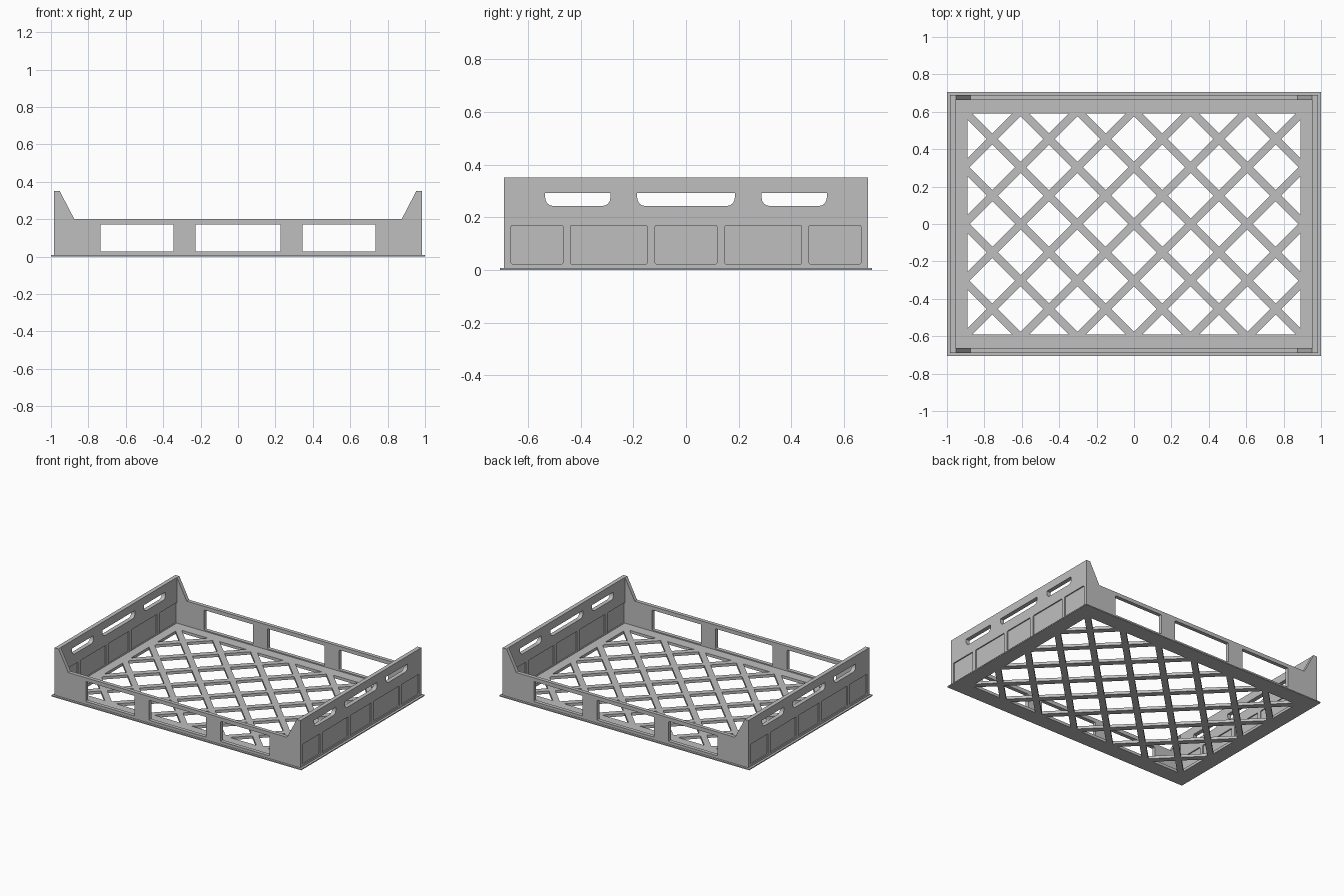
import bpy, bmesh, math
from mathutils import Matrix, Vector

cube = bpy.data.objects.get("Cube")
if cube:
    bpy.data.objects.remove(cube, do_unlink=True)

grey = bpy.data.materials.new("grey_plastic")
grey.use_nodes = True
COLOUR = (0.52, 0.52, 0.52, 1)
grey.diffuse_color = COLOUR
grey.node_tree.nodes["Principled BSDF"].inputs["Base Color"].default_value = COLOUR

FRONT = Matrix.Rotation(math.pi / 2, 4, "X")
SIDE = Matrix.Rotation(math.pi / 2, 4, "Z") @ FRONT
FLAT = Matrix.Identity(4)


def rect(x0, x1, y0, y1, low=0.0, high=0.0):
    """Rectangle outline with separate lower and upper corner radii."""
    points = []
    corners = [(x0, y0, 1, 1, low, 180), (x1, y0, -1, 1, low, 270),
               (x1, y1, -1, -1, high, 0), (x0, y1, 1, -1, high, 90)]
    for x, y, sx, sy, r, start in corners:
        steps = 5 if r else 1
        for i in range(steps):
            a = math.radians(start + 90 * i / max(steps - 1, 1))
            points.append((x + r * (sx + math.cos(a)), y + r * (sy + math.sin(a)))
                          if r else (x, y))
    return points


def plate(name, outlines, thickness, turn, centre):
    """Extrude a flat outline with holes into a plate."""
    curve = bpy.data.curves.new(name, "CURVE")
    curve.dimensions = "2D"
    curve.fill_mode = "BOTH"
    curve.extrude = thickness / 2
    for outline in outlines:
        spline = curve.splines.new("POLY")
        spline.points.add(len(outline) - 1)
        for point, (x, y) in zip(spline.points, outline):
            point.co = (x, y, 0, 1)
        spline.use_cyclic_u = True
    helper = bpy.data.objects.new(name + "_outline", curve)
    bpy.context.collection.objects.link(helper)
    graph = bpy.context.evaluated_depsgraph_get()
    mesh = bpy.data.meshes.new_from_object(helper.evaluated_get(graph))
    bpy.data.objects.remove(helper, do_unlink=True)
    bm = bmesh.new()
    bm.from_mesh(mesh)
    bm.transform(Matrix.Translation(centre) @ turn)
    finish(name, bm, mesh)


def finish(name, bm, mesh=None):
    mesh = mesh or bpy.data.meshes.new(name)
    bmesh.ops.remove_doubles(bm, verts=bm.verts, dist=0.0001)
    bmesh.ops.recalc_face_normals(bm, faces=bm.faces)
    for face in bm.faces:
        face.smooth = False
    bm.to_mesh(mesh)
    bm.free()
    mesh.materials.clear()
    mesh.materials.append(grey)
    obj = bpy.data.objects.new(name, mesh)
    bpy.context.collection.objects.link(obj)


# Floor: thin outer flange and thicker inner frame around the opening
OX, OY, FLOOR = 0.89, 0.59, 0.02
opening = rect(-OX, OX, -OY, OY)
plate("base_flange", [rect(-1, 1, -0.705, 0.705), opening], 0.008, FLAT, (0, 0, 0.004))
plate("floor_frame", [rect(-0.96, 0.96, -0.67, 0.67), opening], FLOOR - 0.001, FLAT,
      (0, 0, FLOOR / 2 + 0.0005))

# Diagonal lattice bars, trimmed to the opening
STEP, WIDTH = 0.303, 0.042
lattice = bmesh.new()
for slope in (1, -1):
    for k in range(-4, 5):
        bar = bmesh.ops.create_cube(lattice, size=1, matrix=(
            Matrix.Translation((k * STEP, 0, FLOOR / 2))
            @ Matrix.Rotation(slope * math.pi / 4, 4, "Z")
            @ Matrix.Diagonal((3, WIDTH, FLOOR, 1))))
for normal, limit in (((1, 0, 0), OX), ((-1, 0, 0), OX), ((0, 1, 0), OY), ((0, -1, 0), OY)):
    bmesh.ops.bisect_plane(lattice, geom=lattice.verts[:] + lattice.edges[:] + lattice.faces[:],
                           plane_co=Vector(normal) * limit, plane_no=normal, clear_outer=True)
finish("floor_lattice", lattice)

# Long walls: low with raised corners and three windows
wall = [(-0.984, 0), (0.984, 0), (0.984, 0.35), (0.953, 0.35), (0.875, 0.2),
        (-0.875, 0.2), (-0.953, 0.35), (-0.984, 0.35)]
windows = [rect(a, b, 0.028, 0.173, 0.005, 0.005)
           for a, b in ((-0.735, -0.345), (-0.228, 0.228), (0.345, 0.735))]
for name, side in (("front_wall", -1), ("back_wall", 1)):
    plate(name, [wall] + windows, 0.027, FRONT, (0, side * 0.6765, 0))

# End walls: handle slots through a core, recessed panels in both skins
end = rect(-0.69, 0.69, 0, 0.35)
handles = [rect(a, b, 0.243, 0.293, 0.03)
           for a, b in ((-0.534, -0.287), (-0.185, 0.185), (0.287, 0.534))]
panels = [rect(a, b, 0.023, 0.169, 0.005, 0.005)
          for a, b in ((-0.663, -0.467), (-0.439, -0.147), (-0.117, 0.117),
                       (0.147, 0.439), (0.467, 0.663))]
for name, side in (("right_end", -1), ("left_end", 1)):
    plate(name + "_core", [end] + handles, 0.014, SIDE, (side * 0.969, 0, 0))
    for skin, offset in (("inner", -0.011), ("outer", 0.011)):
        plate(name + "_" + skin + "_skin", [end] + handles + panels, 0.008, SIDE,
              (side * (0.969 + offset), 0, 0))
